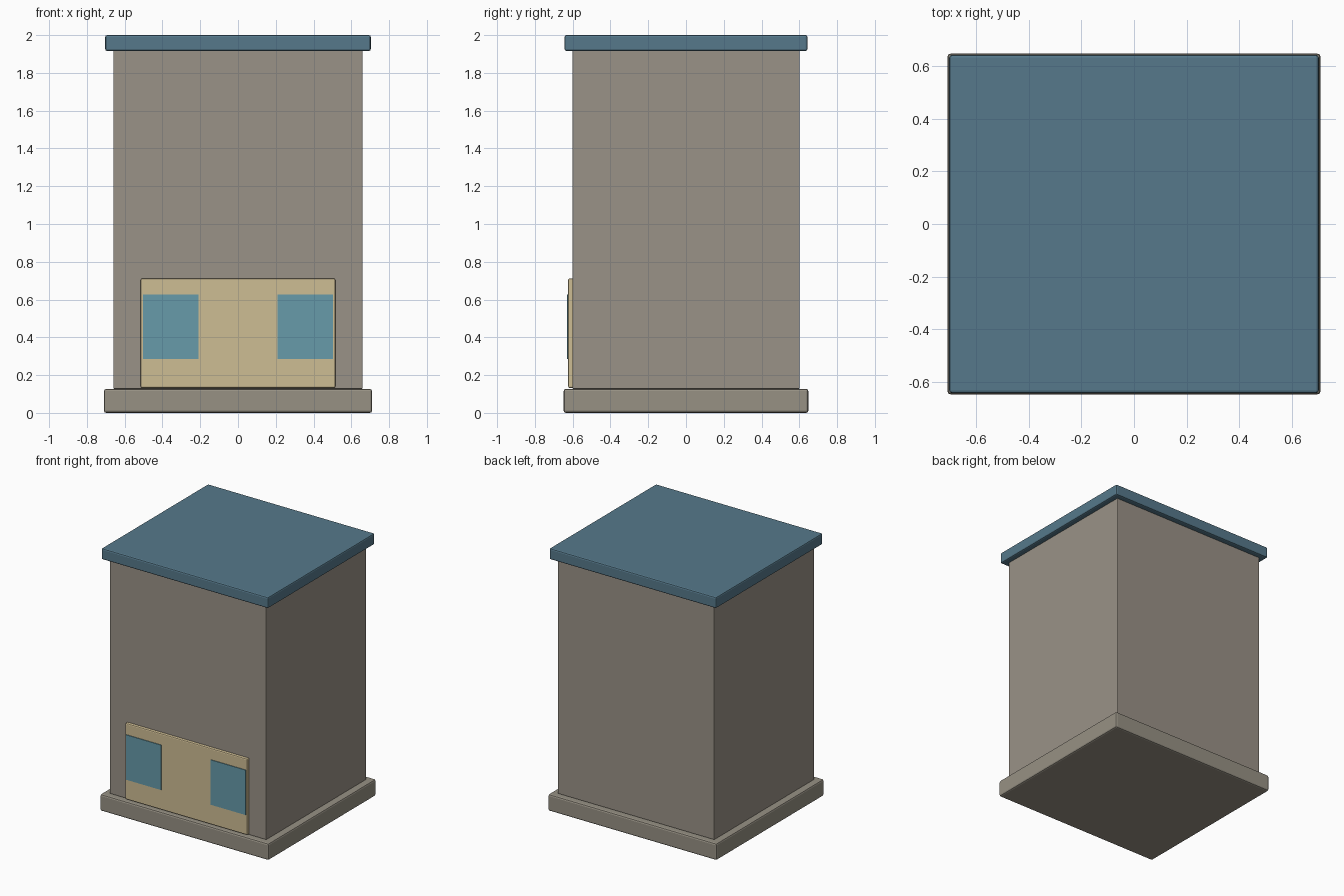
import bpy
import bmesh

if "Cube" in bpy.data.objects:
    bpy.data.objects.remove(bpy.data.objects["Cube"])


def material(name, srgb):
    """Flat colour given as 0-255 sRGB, stored linear."""
    lin = [((c / 255 + 0.055) / 1.055) ** 2.4 for c in srgb]
    mat = bpy.data.materials.new(name)
    mat.diffuse_color = (*lin, 1.0)
    mat.use_nodes = True
    mat.node_tree.nodes["Principled BSDF"].inputs["Base Color"].default_value = mat.diffuse_color
    return mat


def box(name, x, y, z, mat, bevel=0.0):
    """Box from (min, max) ranges, with optional softened edges."""
    bm = bmesh.new()
    bmesh.ops.create_cube(bm, size=1.0)
    for v in bm.verts:
        v.co = [(lo + hi) / 2 + c * (hi - lo)
                for c, (lo, hi) in zip(v.co, (x, y, z))]
    mesh = bpy.data.meshes.new(name)
    bm.to_mesh(mesh)
    bm.free()
    mesh.materials.append(mat)
    obj = bpy.data.objects.new(name, mesh)
    bpy.context.collection.objects.link(obj)
    if bevel:
        mod = obj.modifiers.new("soft_edges", 'BEVEL')
        mod.width = bevel
        mod.segments = 2
    return obj


wall_grey = material("wall_grey", (154, 146, 135))
base_grey = material("base_grey", (151, 145, 132))
roof_blue = material("roof_blue", (86, 121, 139))
panel_tan = material("panel_tan", (206, 189, 148))
glass_blue = material("glass_blue", (103, 155, 170))

# Main structure
box("base_slab", (-0.71, 0.71), (-0.648, 0.648), (0, 0.127), base_grey, 0.012)
box("walls", (-0.66, 0.66), (-0.602, 0.602), (0.127, 1.925), wall_grey, 0.005)
box("roof_slab", (-0.703, 0.703), (-0.643, 0.643), (1.916, 2.0), roof_blue, 0.01)

# Entrance panel on the front with two windows
box("front_panel", (-0.515, 0.515), (-0.624, -0.59), (0.132, 0.712), panel_tan, 0.008)
for side, label in ((-1, "left"), (1, "right")):
    xs = sorted((side * 0.21, side * 0.503))
    box(f"window_{label}", xs, (-0.629, -0.622), (0.285, 0.627), glass_blue)
